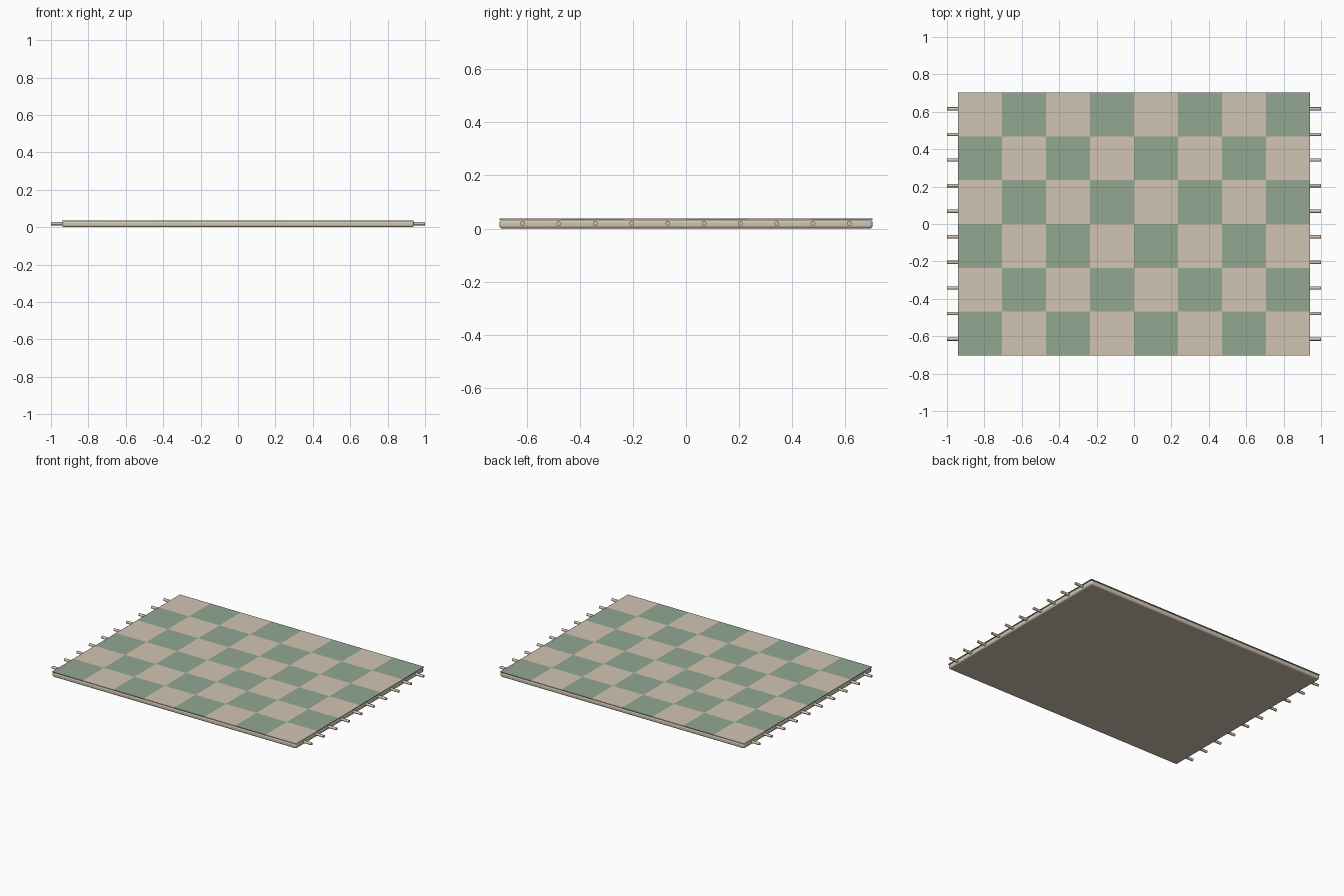
import bpy, bmesh, math

if "Cube" in bpy.data.objects:
    bpy.data.objects.remove(bpy.data.objects["Cube"])

W, D = 1.88, 1.406          # rug size
NX, NY = 8, 6               # checker squares


def material(name, rgb):
    m = bpy.data.materials.new(name)
    m.diffuse_color = (*rgb, 1)
    m.use_nodes = True
    m.node_tree.nodes["Principled BSDF"].inputs["Base Color"].default_value = m.diffuse_color
    return m


cream = material("cream", (0.64, 0.56, 0.45))
green = material("green", (0.29, 0.39, 0.29))


def add_object(name, bm, mat):
    mesh = bpy.data.meshes.new(name)
    bm.to_mesh(mesh)
    bm.free()
    mesh.materials.append(mat)
    ob = bpy.data.objects.new(name, mesh)
    bpy.context.collection.objects.link(ob)
    return ob


def box(bm, cx, cy, cz, sx, sy, sz):
    r = bmesh.ops.create_cube(bm, size=1)
    for v in r["verts"]:
        v.co.x = v.co.x * sx + cx
        v.co.y = v.co.y * sy + cy
        v.co.z = v.co.z * sz + cz


# Padded base with rounded edges
bm = bmesh.new()
box(bm, 0, 0, 0.0165, W, D, 0.033)
base = add_object("rug_base", bm, cream)
bev = base.modifiers.new("round", "BEVEL")
bev.width = 0.011
bev.segments = 4
bpy.context.view_layer.objects.active = base
base.select_set(True)
bpy.ops.object.shade_smooth_by_angle(angle=math.radians(40))

# Thin checkered squares covering the top
sx, sy = W / NX, D / NY
for name, mat, parity in (("green_squares", green, 0), ("cream_squares", cream, 1)):
    bm = bmesh.new()
    for i in range(NX):
        for j in range(NY):
            if (i + j) % 2 == parity:
                box(bm, -W / 2 + (i + 0.5) * sx, -D / 2 + (j + 0.5) * sy, 0.0345,
                    sx, sy, 0.005)
    add_object(name, bm, mat)

# Fringe tassels along both short ends
for side, label in ((-1, "left"), (1, "right")):
    for k in range(10):
        bpy.ops.mesh.primitive_cylinder_add(
            vertices=16, radius=0.009, depth=0.08,
            location=(side * 0.96, (k - 4.5) * 0.1368, 0.019),
            rotation=(0, math.pi / 2, 0))
        ob = bpy.context.object
        ob.name = f"{label}_tassel_{k + 1}"
        ob.data.materials.append(cream)
        bpy.ops.object.shade_smooth_by_angle(angle=math.radians(40))
